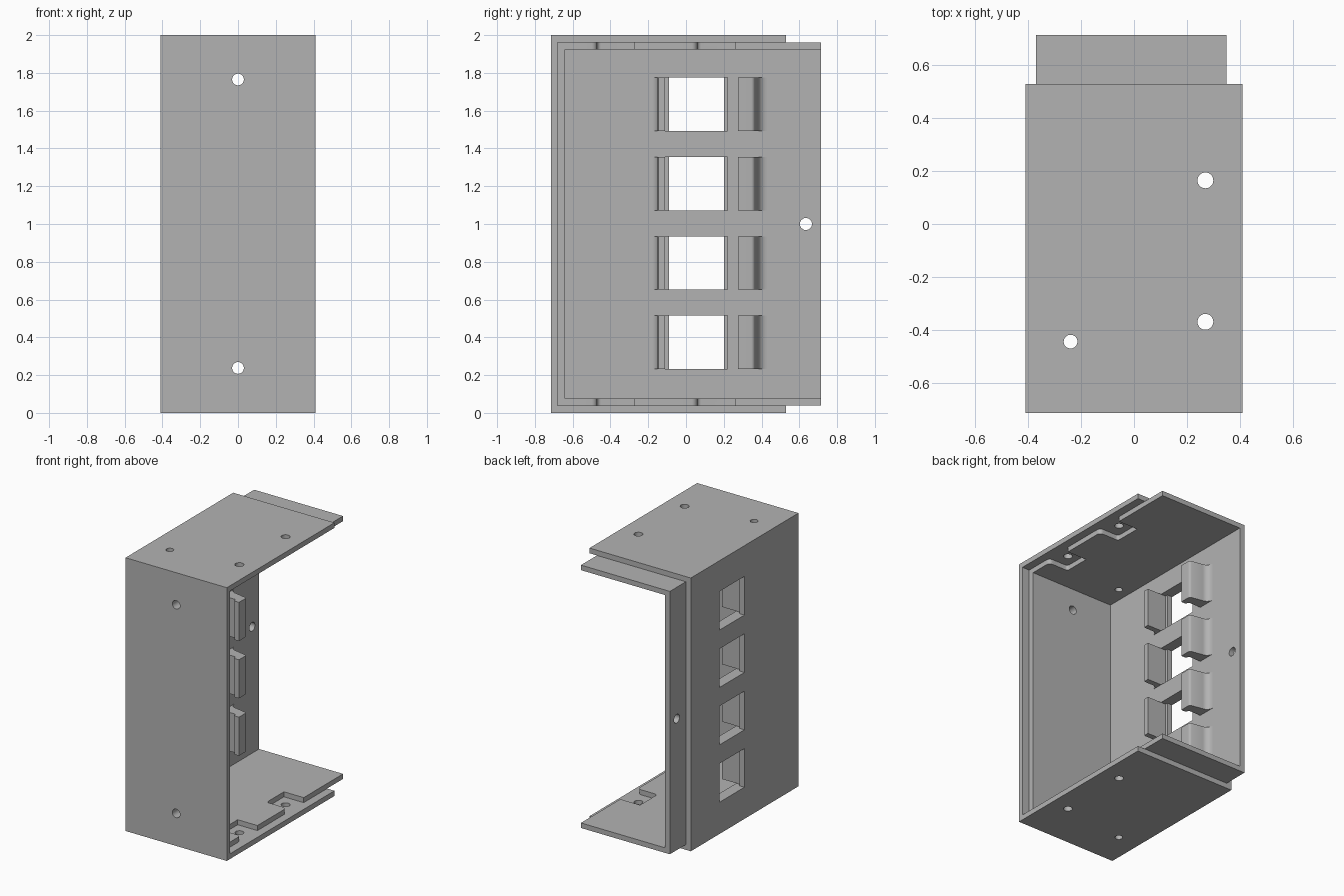
import bpy, bmesh
from math import sin, cos, pi, radians
from mathutils import Matrix, Vector

cube = bpy.data.objects.get("Cube")
if cube:
    bpy.data.objects.remove(cube, do_unlink=True)

grey = bpy.data.materials.new("plain grey")
grey.use_nodes = True
COLOUR = (0.45, 0.45, 0.45, 1)
grey.diffuse_color = COLOUR
grey.node_tree.nodes["Principled BSDF"].inputs["Base Color"].default_value = COLOUR


def make(name, bm):
    bmesh.ops.recalc_face_normals(bm, faces=bm.faces)
    mesh = bpy.data.meshes.new(name)
    bm.to_mesh(mesh)
    bm.free()
    mesh.materials.append(grey)
    obj = bpy.data.objects.new(name, mesh)
    bpy.context.collection.objects.link(obj)
    return obj


def box(name, x, y, z):
    bm = bmesh.new()
    bmesh.ops.create_cube(bm, size=1)
    for v in bm.verts:
        v.co = [lo + (c + 0.5) * (hi - lo) for c, (lo, hi) in zip(v.co, (x, y, z))]
    return make(name, bm)


def rod(name, centre, axis, radius, length):
    bm = bmesh.new()
    turn = Vector((0, 0, 1)).rotation_difference(Vector(axis)).to_matrix().to_4x4()
    bmesh.ops.create_cone(bm, cap_ends=True, segments=32, radius1=radius, radius2=radius,
                          depth=length, matrix=Matrix.Translation(centre) @ turn)
    return make(name, bm)


def prism(name, points, z0, z1):
    bm = bmesh.new()
    face = bm.faces.new([bm.verts.new((x, y, z0)) for x, y in points])
    top = bmesh.ops.extrude_face_region(bm, geom=[face])["geom"]
    bmesh.ops.translate(bm, vec=(0, 0, z1 - z0),
                        verts=[v for v in top if isinstance(v, bmesh.types.BMVert)])
    return make(name, bm)


def arc(cx, cy, r, start, end, steps=8):
    angles = [radians(start + (end - start) * i / steps) for i in range(steps + 1)]
    return [(cx + r * cos(a), cy + r * sin(a)) for a in angles]


def cut(obj, cutters):
    for c in cutters:
        mod = obj.modifiers.new("cut", 'BOOLEAN')
        mod.operation = 'DIFFERENCE'
        mod.solver = 'EXACT'
        mod.object = c
    graph = bpy.context.evaluated_depsgraph_get()
    mesh = bpy.data.meshes.new_from_object(obj.evaluated_get(graph))
    obj.modifiers.clear()
    obj.data = mesh


def smooth(obj):
    bpy.ops.object.select_all(action='DESELECT')
    obj.select_set(True)
    bpy.context.view_layer.objects.active = obj
    bpy.ops.object.shade_smooth_by_angle(angle=radians(30))


# Two nested shells, open on the +x side and the back
outer = box("outer_case", (-0.41, 0.41), (-0.715, 0.53), (0, 2))
inner = box("inner_liner", (-0.37, 0.35), (-0.68, 0.715), (0.038, 1.962))
outer_void = box("outer_void", (-0.37, 1), (-0.68, 1), (0.038, 1.962))
inner_void = box("inner_void", (-0.33, 1), (-0.64, 1), (0.075, 1.925))

# Screw holes
holes = [rod("screw_hole", (x, y, 1), (0, 0, 1), r, 3)
         for x, y, r in ((0.27, 0.165, 0.03), (0.27, -0.37, 0.03), (-0.24, -0.445, 0.026))]
holes += [rod("front_hole", (0, -0.7, z), (0, 1, 0), 0.031, 0.4) for z in (0.238, 1.765)]
side_hole = rod("side_hole", (-0.35, 0.635, 1), (1, 0, 0), 0.032, 0.4)

# Port openings, with a wider pocket in the liner
ports = [(0.232 + 0.42 * i, 0.512 + 0.42 * i) for i in range(4)]
ports = [(a, b + 0.003) for a, b in ports]
windows = [box("window", (-0.6, -0.2), (-0.09, 0.2), p) for p in ports]
pockets = [box("pocket", (-0.37, -0.2), (-0.11, 0.22), p) for p in ports]

# Liner notches around the screw holes, with one rounded mouth corner
notches = []
for lo, hi in ((-0.47, -0.275), (0.06, 0.26)):
    outline = [(0.5, hi), (0.19, hi)] + arc(0.21, lo + 0.02, 0.02, 180, 270, 5)
    outline += arc(0.32, lo - 0.03, 0.03, 90, 0) + [(0.5, lo - 0.03)]
    for z0, z1 in ((-0.1, 0.2), (1.8, 2.1)):
        notches.append(prism("notch", outline, z0, z1))

cut(outer, [outer_void] + holes + windows)
cut(inner, [inner_void] + holes + [side_hole] + pockets + notches)
for c in [outer_void, inner_void, side_hole] + holes + windows + pockets + notches:
    bpy.data.objects.remove(c, do_unlink=True)
smooth(outer)
smooth(inner)

# Retaining clips inside each port: a tall hooked one and a short one
tall = [(-0.335, 0.30), (-0.235, 0.30), (-0.22, 0.275), (-0.185, 0.275)]
tall += arc(-0.205, 0.345, 0.02, 0, 75, 5)
tall += arc(-0.28, 0.43, 0.05, 270, 180, 8)[:-1] + [(-0.33, 0.43), (-0.335, 0.43)]
short = [(-0.335, -0.11), (-0.215, -0.11), (-0.215, -0.145), (-0.225, -0.15)]
short += arc(-0.29, -0.19, 0.04, 90, 180, 8) + [(-0.335, -0.19)]
for i, (z0, z1) in enumerate(ports):
    smooth(prism(f"tall_clip_{i + 1}", tall, z0, z1))
    smooth(prism(f"short_clip_{i + 1}", short, z0, z1))
